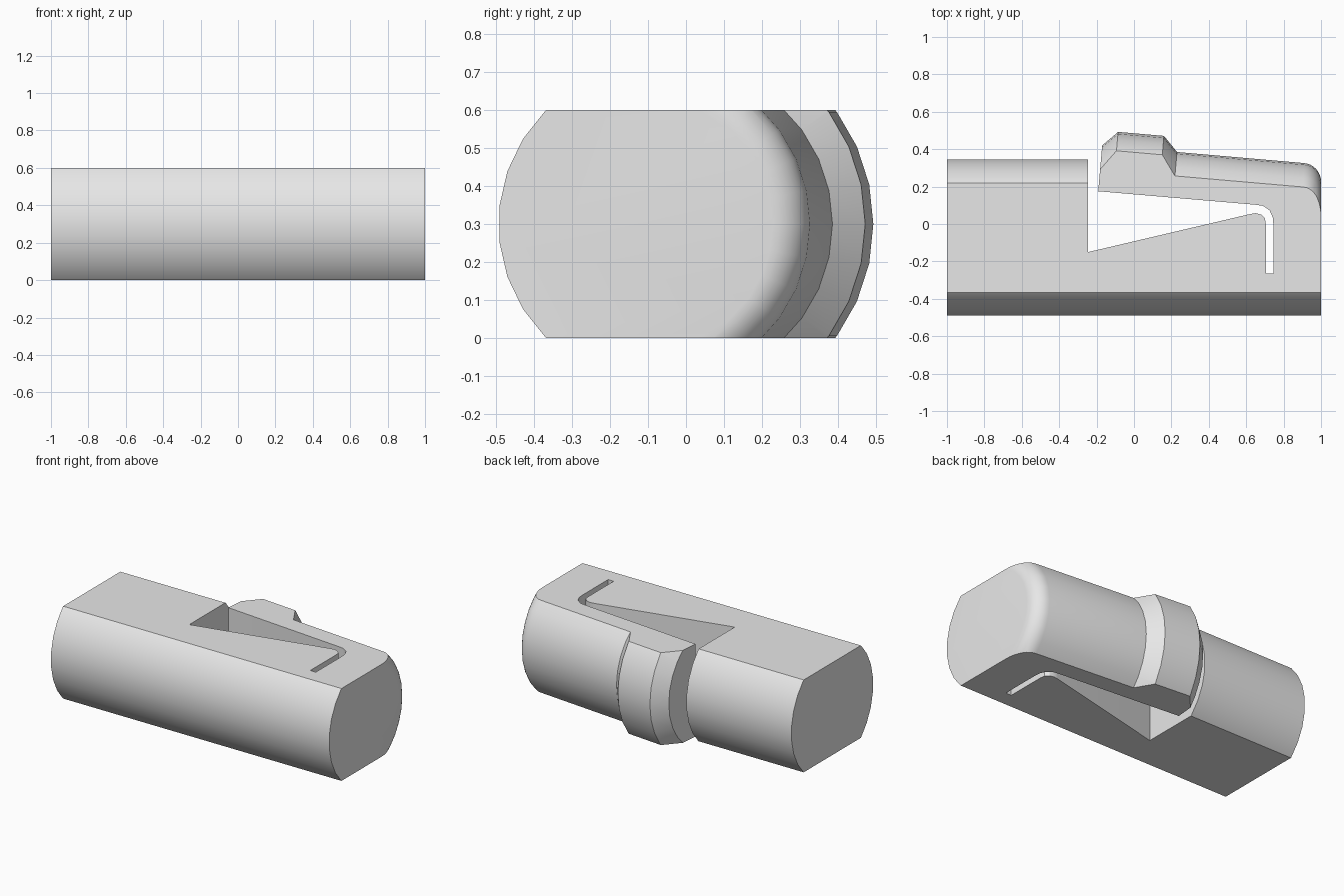
import bpy, bmesh, math

TAU = 2 * math.pi
HEIGHT = 0.6
TILT = 0.087          # slope of the raised latch arm

if "Cube" in bpy.data.objects:
    bpy.data.objects.remove(bpy.data.objects["Cube"], do_unlink=True)

grey = bpy.data.materials.new("light grey plastic")
grey.use_nodes = True
grey.diffuse_color = (0.8, 0.8, 0.8, 1)
grey.node_tree.nodes["Principled BSDF"].inputs["Base Color"].default_value = grey.diffuse_color


def finish(bm, name):
    bmesh.ops.recalc_face_normals(bm, faces=bm.faces)
    mesh = bpy.data.meshes.new(name)
    bm.to_mesh(mesh)
    bm.free()
    obj = bpy.data.objects.new(name, mesh)
    bpy.context.collection.objects.link(obj)
    mesh.materials.append(grey)
    return obj


def loft(name, rings):
    """Closed solid through equal-length rings of points."""
    bm = bmesh.new()
    loops = [[bm.verts.new(p) for p in ring] for ring in rings]
    n = len(loops[0])
    for a, b in zip(loops, loops[1:]):
        for i in range(n):
            j = (i + 1) % n
            bm.faces.new((a[i], a[j], b[j], b[i]))
    bm.faces.new(loops[0])
    bm.faces.new(loops[-1])
    return finish(bm, name)


def prism(name, outline):
    return loft(name, [[(x, y, z) for x, y in outline] for z in (0, HEIGHT)])


def boolean(obj, other, operation):
    mod = obj.modifiers.new(operation.lower(), "BOOLEAN")
    mod.operation = operation
    mod.solver = "EXACT"
    mod.object = other
    bpy.context.view_layer.objects.active = obj
    bpy.ops.object.modifier_apply(modifier=mod.name)
    bpy.data.objects.remove(other, do_unlink=True)


# Main body: a round bar, flattened top and bottom
def bar_ring(x, sides=28, radius=0.42):
    angles = [TAU * (i + 0.5) / sides for i in range(sides)]
    return [(x, -0.073 + radius * math.cos(a), 0.3 + radius * math.sin(a)) for a in angles]


body = loft("clip_body", [bar_ring(-1), bar_ring(1)])
body_outline = [
    (-1.1, -0.7), (1.1, -0.7), (1.1, 0), (0.745, 0), (0.745, -0.265), (0.705, -0.265),
    (0.705, 0), (0.70, 0.03), (0.68, 0.05), (0.65, 0.058), (0.62, 0.053),
    (-0.245, -0.15), (-0.245, 0.7), (-1.1, 0.7)]
boolean(body, prism("body_outline", body_outline), "INTERSECT")


# Latch arm: a leaning turned profile with a raised collar and a rounded end
def arm_ring(x, radius, sides=30):
    ring = []
    lean = TILT * min(1, max(0, (1 - x) / 0.2))
    for i in range(sides):
        c, s = math.cos(TAU * i / sides), math.sin(TAU * i / sides)
        ring.append((x + lean * radius * (c - 1), -0.102 + TILT * (1 - x) + radius * c,
                     0.3 + radius * s))
    return ring


FILLET = 0.09
profile = [(-0.17, 0.42), (-0.085, 0.5), (0.16, 0.5), (0.23, 0.42)]
for step in range(9):
    a = math.pi / 2 * step / 8
    profile.append((1 - FILLET + FILLET * math.sin(a), 0.42 - FILLET + FILLET * math.cos(a)))

arm = loft("latch_arm", [arm_ring(x, r) for x, r in profile])
arm_outline = [
    (1.1, 0), (1.1, 0.7), (-0.4, 0.7), (-0.4, 0.193), (-0.19, 0.175), (0.65, 0.103),
    (0.69, 0.097), (0.725, 0.073), (0.742, 0.035), (0.745, 0)]
boolean(arm, prism("arm_outline", arm_outline), "INTERSECT")

# Join into one moulded piece and merge the coplanar faces
boolean(body, arm, "UNION")
bm = bmesh.new()
bm.from_mesh(body.data)
bmesh.ops.remove_doubles(bm, verts=bm.verts, dist=0.0005)
bmesh.ops.dissolve_limit(bm, angle_limit=math.radians(0.5), verts=bm.verts, edges=bm.edges)
bm.to_mesh(body.data)
bm.free()

bpy.ops.object.select_all(action="DESELECT")
body.select_set(True)
bpy.context.view_layer.objects.active = body
bpy.ops.object.shade_smooth_by_angle(angle=math.radians(25))
